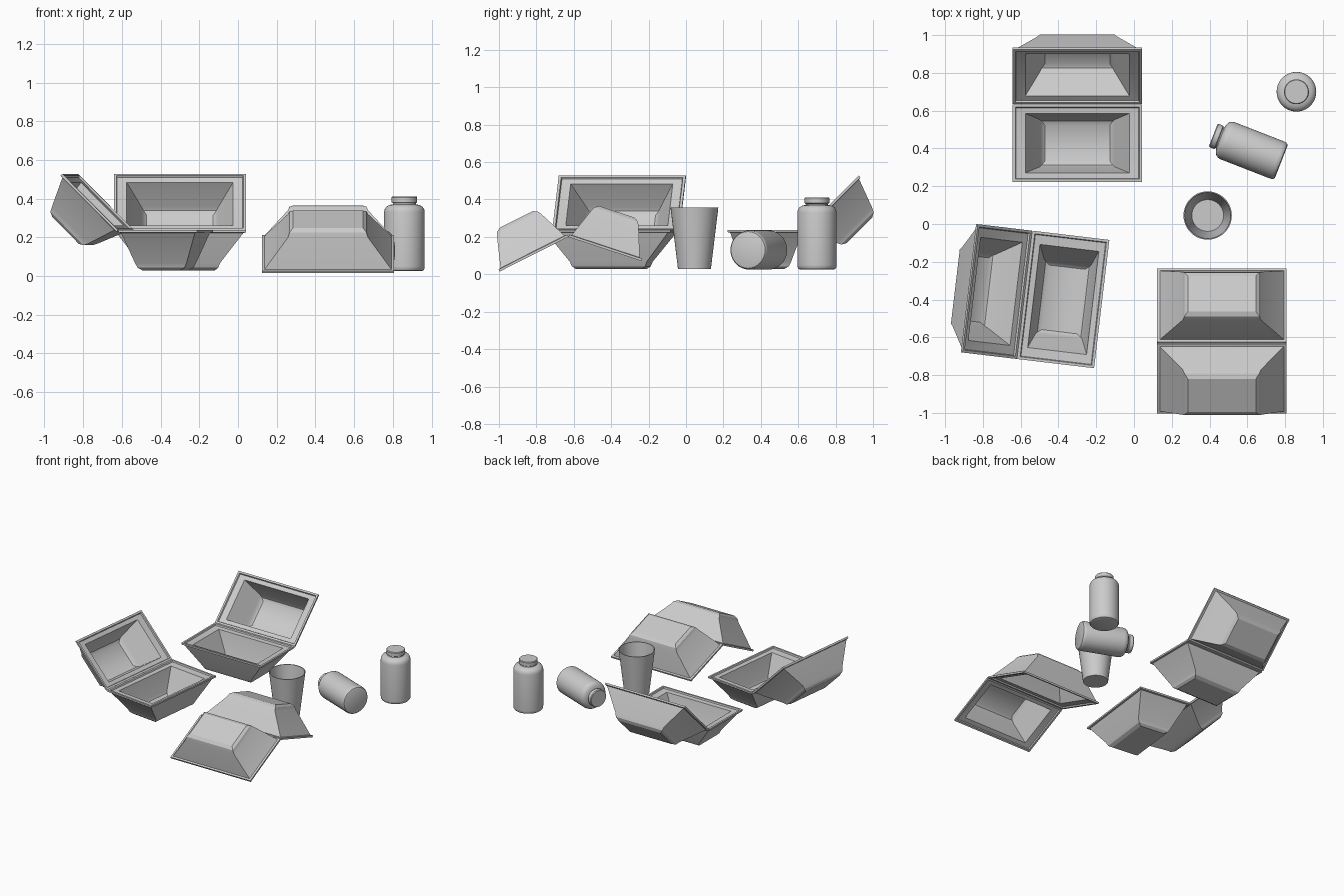
import bpy, bmesh
from math import pi, cos, sin, radians
from mathutils import Matrix, Vector

if "Cube" in bpy.data.objects:
    bpy.data.objects.remove(bpy.data.objects["Cube"])


def finish(name, bm, matrix):
    bmesh.ops.recalc_face_normals(bm, faces=bm.faces)
    me = bpy.data.meshes.new(name)
    bm.to_mesh(me)
    bm.free()
    ob = bpy.data.objects.new(name, me)
    bpy.context.collection.objects.link(ob)
    ob.matrix_world = matrix
    bpy.context.view_layer.objects.active = ob
    bpy.ops.object.select_all(action='DESELECT')
    ob.select_set(True)
    bpy.ops.object.shade_smooth_by_angle(angle=radians(30))
    return ob


def loft(bm, rings):
    """Bridge successive vertex rings and cap both ends."""
    loops = [[bm.verts.new(p) for p in r] for r in rings]
    for a, b in zip(loops, loops[1:]):
        n = len(a)
        for i in range(n):
            bm.faces.new((a[i], a[(i + 1) % n], b[(i + 1) % n], b[i]))
    bm.faces.new(loops[0])
    bm.faces.new(loops[-1])


# Food tray profile: half length, half width, height (outside bottom to inside floor)
TRAY = [(.180, .098, -.206), (.198, .122, -.192), (.207, .134, -.168),
        (.328, .192, -.012), (.342, .205, -.010), (.342, .205, .003),
        (.328, .191, .003), (.324, .187, -.007), (.275, .157, -.012),
        (.198, .125, -.160), (.188, .116, -.178), (.172, .095, -.190)]


def tray(name, matrix):
    bm = bmesh.new()
    loft(bm, [[(x, y - .207, z), (-x, y - .207, z), (-x, -y - .207, z), (x, -y - .207, z)]
              for x, y, z in TRAY])
    finish(name, bm, matrix)


def clamshell(name, hinge, rot):
    """Base and lid share one hinge line; the lid is opened by 135 degrees."""
    m = Matrix.Translation(hinge) @ rot
    tray(name + "_base", m)
    tray(name + "_lid", m @ Matrix.Rotation(radians(45), 4, 'X') @ Matrix.Rotation(pi, 4, 'Z'))
    # thin hinge strip
    bm = bmesh.new()
    bmesh.ops.create_cube(bm, size=1, matrix=Matrix.Diagonal((.67, .008, .006, 1)))
    finish(name + "_hinge", bm, m)


def lathe(name, profile, matrix, n=40):
    bm = bmesh.new()
    loft(bm, [[(r * cos(2 * pi * i / n), r * sin(2 * pi * i / n), z) for i in range(n)]
              for r, z in profile])
    finish(name, bm, matrix)


# Three open food boxes
clamshell("rear_box", (-.30, .635, .235), Matrix.Identity(4))
clamshell("left_box", (-.58, -.375, .235), Matrix.Rotation(radians(83.2), 4, 'Z'))
clamshell("upturned_box", (.465, -.63, .203), Matrix.Rotation(radians(161.8), 4, 'X'))

# Open cup
lathe("cup", [(.088, 0), (.128, .33), (.122, .33), (.084, .01)],
      Matrix.Translation((.39, .045, .028)))

# Bottles: body with rounded shoulder, plus cap
BODY = [(.088, 0), (.098, .004), (.104, .013), (.105, .025), (.105, .305), (.102, .320),
        (.094, .333), (.078, .342), (.060, .346), (.057, .358)]
CAP = [(.060, .352), (.066, .356), (.066, .382), (.062, .387)]
lying = Vector((-.342, .133, 0)).to_track_quat('Z', 'Y').to_matrix().to_4x4()
for name, m in (("standing_bottle", Matrix.Translation((.86, .70, .025))),
                ("lying_bottle", Matrix.Translation((.78, .33, .130)) @ lying)):
    lathe(name + "_body", BODY, m)
    lathe(name + "_cap", CAP, m)
